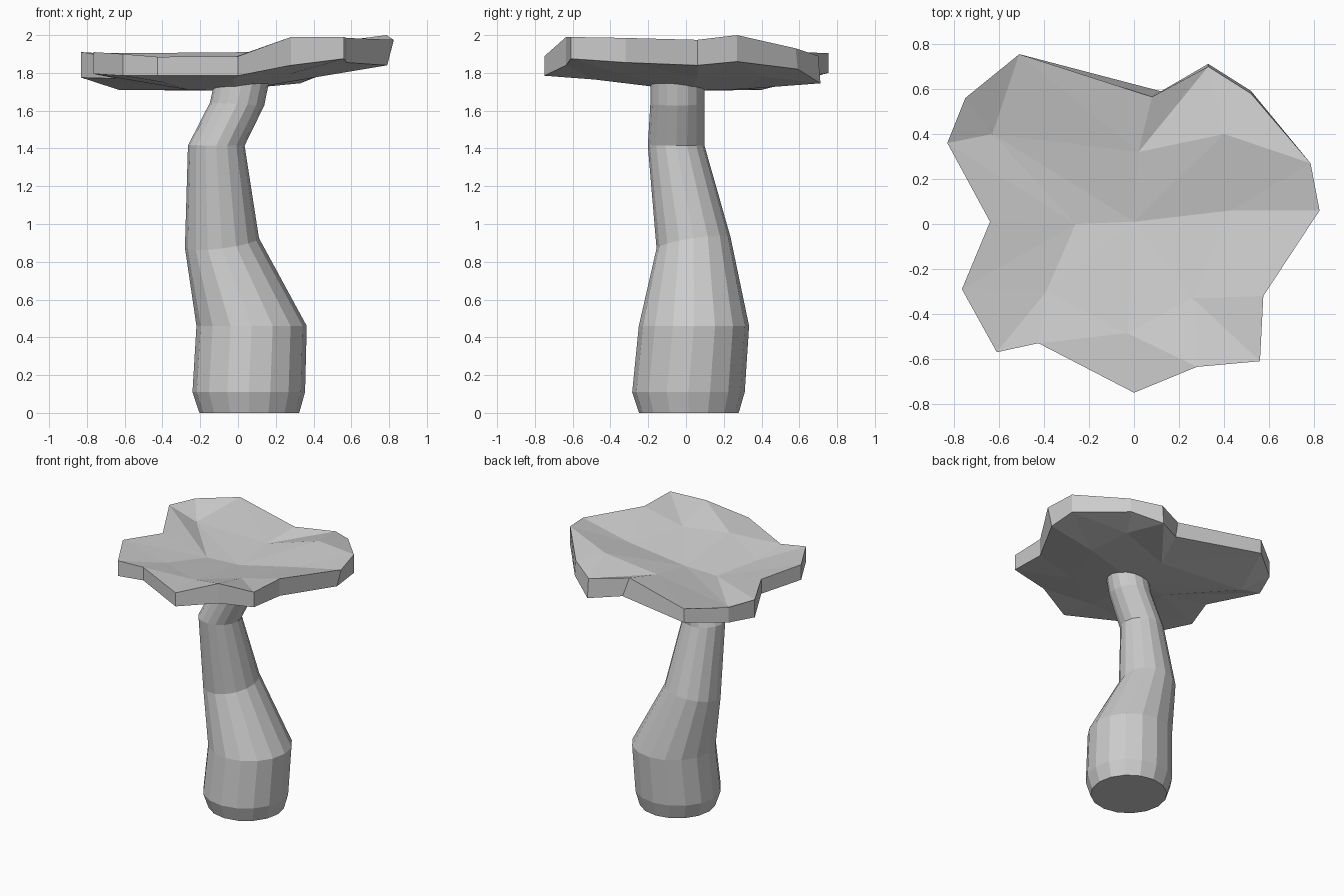
import bpy, bmesh
from math import sin, cos, tau

if "Cube" in bpy.data.objects:
    bpy.data.objects.remove(bpy.data.objects["Cube"])

def finish(bm, name):
    bmesh.ops.recalc_face_normals(bm, faces=bm.faces)
    me = bpy.data.meshes.new(name)
    bm.to_mesh(me)
    bm.free()
    ob = bpy.data.objects.new(name, me)
    bpy.context.collection.objects.link(ob)
    return ob

# Stem: 16-sided rings along a bent path (x, y, z, radius, tilt in x, tilt in y)
rings = [(.06, .015, 0, .264, 0, 0), (.057, .013, .11, .298, 0, 0),
         (.072, .042, .46, .292, 0, 0), (-.085, .04, .90, .196, .13, .15),
         (-.115, -.052, 1.415, .15, 0, 0), (-.005, -.045, 1.635, .144, -.05, 0),
         (.022, -.045, 1.76, .144, 0, 0)]
N = 16
bm = bmesh.new()
loops = []
for x, y, z, r, tx, ty in rings:
    loop = []
    for i in range(N):
        dx, dy = r * cos(tau * i / N), r * sin(tau * i / N)
        loop.append(bm.verts.new((x + dx, y + dy, z + tx * dx + ty * dy)))
    loops.append(loop)
for a, b in zip(loops, loops[1:]):
    for i in range(N):
        j = (i + 1) % N
        bm.faces.new((a[i], a[j], b[j], b[i]))
bm.faces.new(loops[0][::-1])
bm.faces.new(loops[-1])
finish(bm, "mushroom_stem")

# Cap: wavy rim (x, y, top z, bottom z), half-density inner ring, and centre
rim = [(-.51, .755, 1.905, 1.80), (-.75, .56, 1.905, 1.79), (-.83, .36, 1.91, 1.775),
       (-.64, .01, 1.88, 1.77), (-.765, -.29, 1.91, 1.795), (-.61, -.57, 1.90, 1.785),
       (-.425, -.53, 1.885, 1.785), (0, -.75, 1.888, 1.785), (.28, -.635, 1.99, 1.84),
       (.56, -.61, 1.99, 1.875), (.575, -.32, 1.985, 1.855), (.825, .06, 1.975, 1.84),
       (.785, .27, 2.0, 1.86), (.52, .58, 1.93, 1.82), (.33, .70, 1.89, 1.745),
       (.08, .565, 1.91, 1.77)]
inner = [(-.63, .40, 1.82, 1.71), (-.26, 0, 1.80, 1.71), (-.39, -.30, 1.84, 1.75),
         (-.03, -.485, 1.88, 1.765), (.26, -.33, 1.91, 1.79), (.43, .06, 1.89, 1.78),
         (.40, .40, 1.95, 1.78), (.02, .32, 1.86, 1.715)]
hub = (0, .01, 1.81, 1.705)
bm = bmesh.new()

def layer(side):
    """Make one skin of the cap; side 2 is the top, 3 the underside."""
    def add(p):
        return bm.verts.new((p[0], p[1], p[side]))
    o, n, c = [add(p) for p in rim], [add(p) for p in inner], add(hub)
    for k in range(8):
        a, b = n[k], n[(k + 1) % 8]
        p, q, r = o[2 * k + 1], o[(2 * k + 2) % 16], o[(2 * k + 3) % 16]
        for f in ((p, q, a), (q, b, a), (q, r, b), (a, b, c)):
            bm.faces.new(f)
    return o

top, bottom = layer(2), layer(3)
# lower rim sits slightly inside on the right and outside at the back
bottom[11].co.x = .79
for i, shift in ((13, .012), (14, .012), (15, .025)):
    bottom[i].co.y += shift
bottom[15].co.x += .04
for i in range(16):
    j = (i + 1) % 16
    bm.faces.new((top[i], bottom[i], bottom[j], top[j]))
finish(bm, "mushroom_cap")
